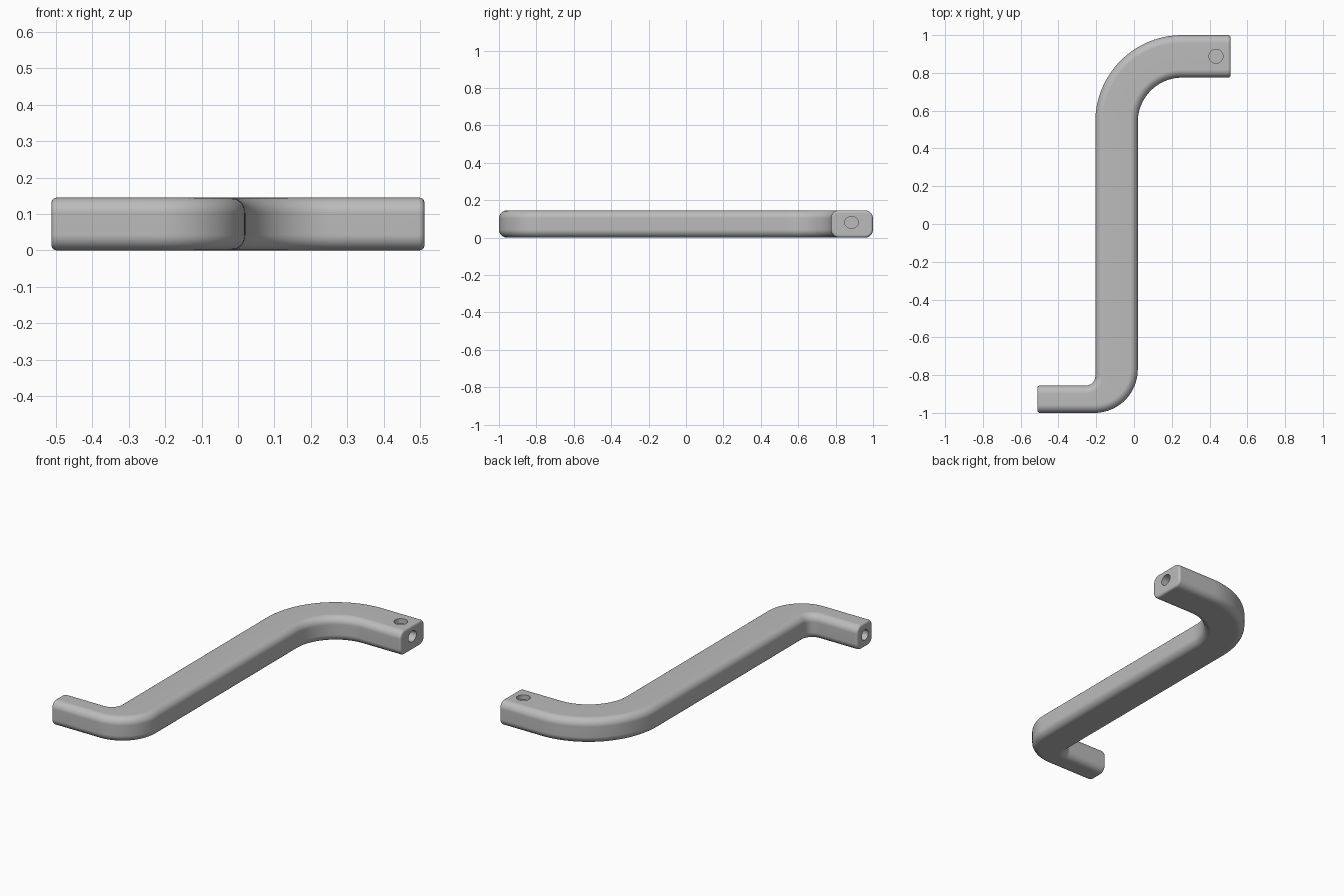
import bpy, bmesh
from math import sin, cos, pi, radians
from mathutils import Vector

cube = bpy.data.objects.get("Cube")
if cube:
    bpy.data.objects.remove(cube, do_unlink=True)

HEIGHT, ROUND, CAP = 0.145, 0.042, 0.014   # bar height, edge rounding, end rounding
END_X = 0.512
SEG = 7

grey = bpy.data.materials.new("satin_grey")
grey.use_nodes = True
colour = (0.5, 0.5, 0.5, 1)
grey.diffuse_color = colour
grey.node_tree.nodes["Principled BSDF"].inputs["Base Color"].default_value = colour


def make_ring(bm, side_a, side_b, n, inset=0.0):
    """Rounded rectangle between two side points; n points out of side_a."""
    r = ROUND - inset
    verts = []
    for q in range(4):
        side, sign = (side_a, 1) if q in (0, 3) else (side_b, -1)
        z = HEIGHT - ROUND if q < 2 else ROUND
        for i in range(SEG + 1):
            a = (q + i / SEG) * pi / 2
            p = side - n * sign * ROUND + n * r * cos(a)
            verts.append(bm.verts.new((p.x, p.y, z + r * sin(a))))
    return verts


def end_stations(x_end, direction, y_a, y_b):
    """Stations that round off a bar end, from the tip inward."""
    out = []
    for i in range(5):
        a = i / 4 * pi / 2
        x = x_end - direction * CAP * (1 - sin(a))
        x = x_end - direction * CAP * (1 - cos(a))
        out.append((Vector((x, y_a)), Vector((x, y_b)), Vector((0, 1)), CAP * (1 - sin(a))))
    return out


def arc_stations(centre_a, radius_a, centre_b, radius_b, start, stop, steps):
    out = []
    for i in range(steps + 1):
        t = radians(start + (stop - start) * i / steps)
        n = Vector((cos(t), sin(t)))
        out.append((Vector(centre_a) + n * radius_a, Vector(centre_b) + n * radius_b, n, 0.0))
    return out


# Stations along the crank: wide end, large bend, small elbow, narrow end
stations = end_stations(END_X, 1, 1.0, 0.775)
stations += arc_stations((0.255, 0.54), 0.46, (0.255, 0.54), 0.235, 90, 180, 28)
stations += arc_stations((-0.255, -0.805), -0.05, (-0.21, -0.77), -0.23, 180, 90, 20)
stations += reversed(end_stations(-END_X, -1, -0.855, -1.0))

# Crank bar skinned through the stations
bm = bmesh.new()
rings = [make_ring(bm, *s) for s in stations]
for low, high in zip(rings, rings[1:]):
    count = len(low)
    for i in range(count):
        j = (i + 1) % count
        bm.faces.new((low[i], low[j], high[j], high[i]))
bm.faces.new(rings[0])
bm.faces.new(rings[-1])
bmesh.ops.recalc_face_normals(bm, faces=bm.faces)
mesh = bpy.data.meshes.new("crank_bar")
bm.to_mesh(mesh)
bm.free()
mesh.materials.append(grey)
bar = bpy.data.objects.new("crank_bar", mesh)
bpy.context.collection.objects.link(bar)


def drill(name, centre, radius, depth, axis, squash=1.0):
    """Cut a blind hole of the given depth, centred on the surface."""
    bpy.ops.mesh.primitive_cylinder_add(
        vertices=32, radius=radius, depth=depth * 2, location=centre,
        rotation=(0, pi / 2, 0) if axis == "X" else (0, 0, 0))
    cutter = bpy.context.object
    cutter.name = name
    cutter.scale.x = squash
    cutter.hide_render = True
    cutter.data.materials.append(grey)
    bpy.context.view_layer.objects.active = bar
    mod = bar.modifiers.new(name, "BOOLEAN")
    mod.operation = "DIFFERENCE"
    mod.solver = "EXACT"
    mod.object = cutter
    bpy.ops.object.modifier_apply(modifier=mod.name)
    bpy.data.objects.remove(cutter, do_unlink=True)


# Holes in the top and both ends
drill("top_hole", (0.434, 0.888, HEIGHT), 0.037, 0.028, "Z")
drill("wide_end_hole", (END_X, 0.885, 0.081), 0.037, 0.06, "X", 0.85)
drill("narrow_end_hole", (-END_X, -0.928, 0.0725), 0.03, 0.06, "X")

# Smooth shading with crisp hole rims
bpy.ops.object.select_all(action="DESELECT")
bar.select_set(True)
bpy.context.view_layer.objects.active = bar
bpy.ops.object.shade_smooth_by_angle(angle=radians(35))
weighted = bar.modifiers.new("weighted_normals", "WEIGHTED_NORMAL")
weighted.keep_sharp = True
